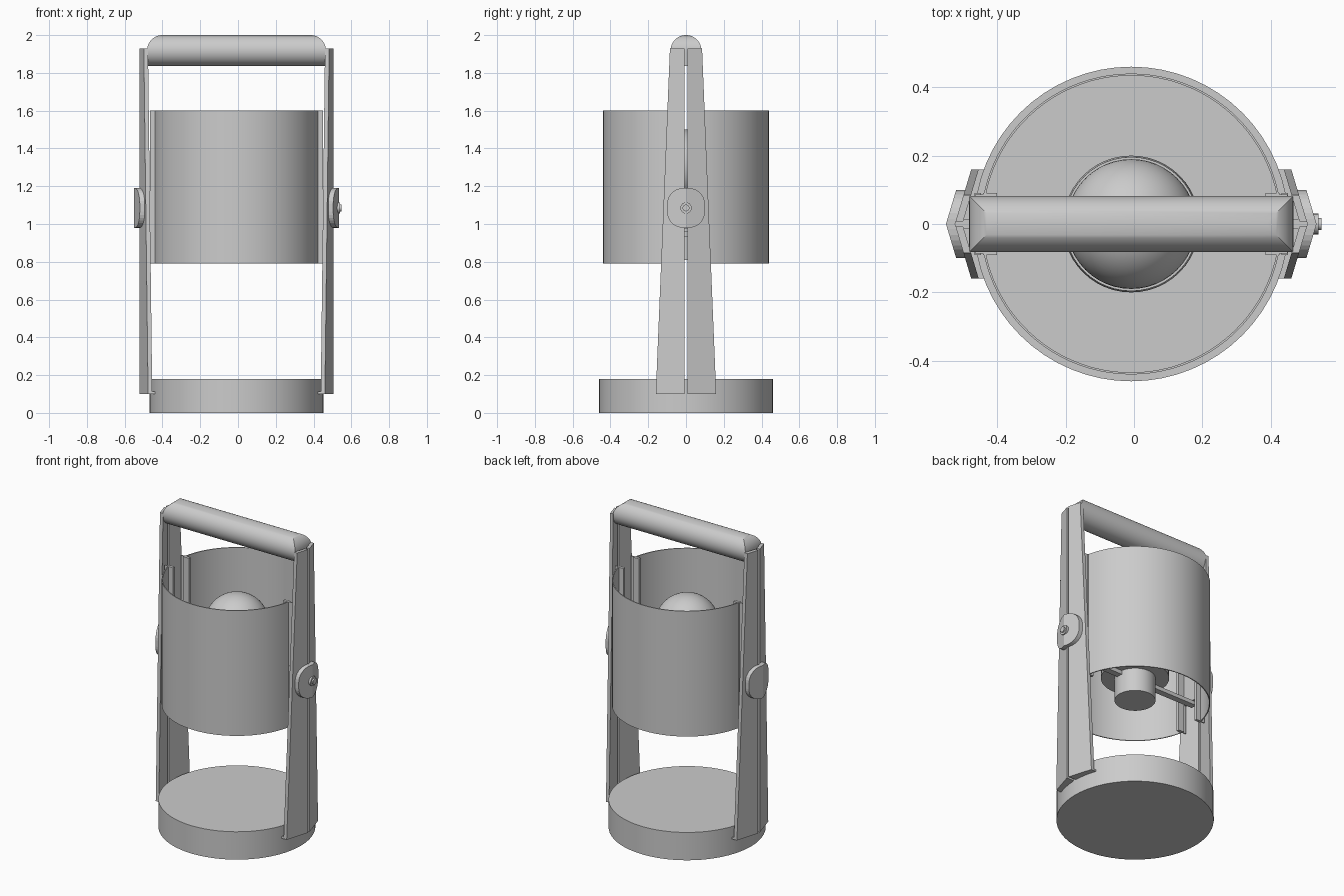
import bpy, bmesh
from math import sin, cos, pi, asin, radians
from mathutils import Vector

if "Cube" in bpy.data.objects:
    bpy.data.objects.remove(bpy.data.objects["Cube"])

CX = -0.008          # lamp axis (the knob on +x shifts the bounds)
SLOPE = 0.3          # fold of the chevron-shaped leg plates


def finish(name, bm, smooth=True):
    bmesh.ops.remove_doubles(bm, verts=bm.verts, dist=1e-5)
    bmesh.ops.recalc_face_normals(bm, faces=bm.faces)
    me = bpy.data.meshes.new(name)
    bm.to_mesh(me)
    bm.free()
    ob = bpy.data.objects.new(name, me)
    bpy.context.collection.objects.link(ob)
    ob.location.x = CX
    if smooth:
        bpy.ops.object.select_all(action='DESELECT')
        ob.select_set(True)
        bpy.context.view_layer.objects.active = ob
        bpy.ops.object.shade_smooth_by_angle(angle=radians(35))
    return ob


def lathe(name, profile, seg=64):
    # revolve (r, z) points around the z axis
    bm = bmesh.new()
    vs = [bm.verts.new((r, 0, z)) for r, z in profile]
    es = [bm.edges.new(p) for p in zip(vs, vs[1:])]
    bmesh.ops.spin(bm, geom=vs + es, cent=(0, 0, 0), axis=(0, 0, 1),
                   angle=2 * pi, steps=seg)
    return finish(name, bm)


def box(name, x, y, z):
    bm = bmesh.new()
    bmesh.ops.create_cube(bm, size=1)
    for v in bm.verts:
        v.co = Vector([(a + b) / 2 + c * (b - a) for (a, b), c in zip((x, y, z), v.co)])
    return finish(name, bm, False)


def folded_plate(name, outline, apex, thick, s):
    # half outline (y, z), folded back from the apex line by SLOPE, given depth
    bm = bmesh.new()
    f = bm.faces.new([bm.verts.new((s * (apex - SLOPE * abs(y)), y, z)) for y, z in outline])
    ext = bmesh.ops.extrude_face_region(bm, geom=[f], use_keep_orig=True)
    for v in ext['geom']:
        if isinstance(v, bmesh.types.BMVert):
            v.co.x -= s * thick
    return finish(name, bm, False)


def span(s, a, b):
    return tuple(sorted((s * a, s * b)))


# base
lathe('base', [(0, 0), (0.46, 0), (0.46, 0.18), (0, 0.18)])

# shade: two curved walls leaving a slot on each side
a0 = asin(0.085 / 0.44)
for name, start in (('shade_back', 0), ('shade_front', pi)):
    bm = bmesh.new()
    n = 40
    rows = []
    for i in range(n + 1):
        a = start + a0 + (pi - 2 * a0) * i / n
        rows.append([bm.verts.new((r * cos(a), r * sin(a), z))
                     for r, z in ((0.44, 0.79), (0.44, 1.6), (0.434, 1.6), (0.434, 0.79))])
    for p, q in zip(rows, rows[1:]):
        for k in range(4):
            bm.faces.new((p[k], p[(k + 1) % 4], q[(k + 1) % 4], q[k]))
    bm.faces.new(rows[0])
    bm.faces.new(rows[-1])
    finish(name, bm)

# bulb, holder cup and socket
arc = [(0.19 * cos(t), 1.31 + 0.19 * sin(t)) for t in [radians(-50 + 140 * i / 24) for i in range(24)]]
lathe('bulb', [(0, 0.97), (0.09, 0.97), (0.1, 1.1)] + arc + [(0, 1.5)], 48)
lathe('holder_cup', [(0, 0.96), (0.2, 0.96), (0.196, 1.14), (0.188, 1.14), (0.19, 0.97), (0, 0.97)], 48)
lathe('socket', [(0, 0.81), (0.12, 0.81), (0.12, 0.96), (0, 0.96)], 48)

# rounded half washer outline, centred on the pivot
PZ = 1.085


def half_washer(t, w, h, r):
    pts = [(0, PZ - h)]
    pts += [(t * (w - r + r * cos(b)), PZ - h + r + r * sin(b))
            for b in [radians(-90 + 11.25 * i) for i in range(9)]]
    pts += [(t * (w - r + r * cos(b)), PZ + h - r + r * sin(b))
            for b in [radians(11.25 * i) for i in range(9)]]
    return pts + [(0, PZ + h)]


for s, side in ((-1, 'left'), (1, 'right')):
    for t, end in ((-1, 'front'), (1, 'back')):
        tag = f'{side}_{end}'
        # tapered leg half with a slit along the fold, and its foot lip
        folded_plate('leg_' + tag, [(t * 0.008, 0.1), (t * 0.16, 0.1),
                                    (t * 0.085, 1.93), (t * 0.008, 1.93)], 0.516, 0.022, s)
        folded_plate('foot_lip_' + tag, [(t * 0.008, 0.1), (t * 0.16, 0.1),
                                         (t * 0.159, 0.112), (t * 0.008, 0.112)], 0.5, 0.035, s)
        # pivot washer half
        folded_plate('washer_' + tag, half_washer(t, 0.1, 0.105, 0.085), 0.542, 0.027, s)
        # slot rail and outer flange
        yr = span(t, 0.072, 0.09)
        box('rail_' + tag, span(s, 0.393, 0.434), yr, (0.79, 1.6))
        box('rail_flange_' + tag, span(s, 0.434, 0.457), span(t, 0.08, 0.086), (0.79, 1.6))
    # inner clamp plate and strut to the socket
    box('clamp_plate_' + side, span(s, 0.44, 0.458), (-0.09, 0.09), (0.975, 1.19))
    box('strut_' + side, span(s, 0.1, 0.45), (-0.02, 0.02), (0.935, 0.96))
    box('pivot_pin_' + side, span(s, 0.44, 0.53), (-0.015, 0.015), (PZ - 0.015, PZ + 0.015))

# knob on the right pivot
bm = bmesh.new()
for r, x0, x1 in ((0.03, 0.52, 0.548), (0.018, 0.548, 0.557)):
    ret = bmesh.ops.create_cone(bm, cap_ends=True, segments=24, radius1=r, radius2=r, depth=x1 - x0)
    for v in ret['verts']:
        v.co = Vector(((x0 + x1) / 2 + v.co.z, v.co.x, PZ + v.co.y))
finish('knob', bm)

# handle: round bar with mitred, rounded-over upper ends
bm = bmesh.new()
R, L, N = 0.082, 0.474, 24
rings = []
for s in (-1, 1):
    ring = []
    for i in range(2 * N):
        a = pi / 2 + pi * i / N
        y, dz = R * cos(a), R * sin(a)
        x = L - R + abs(y) if dz > 0 else L
        ring.append(bm.verts.new((s * x, y, 2 - R + dz)))
    rings.append(ring)
    for i in range(N):     # end strips between mirrored ring points
        face = dict.fromkeys((ring[i], ring[i + 1], ring[-i - 1], ring[-i % (2 * N)]))
        bm.faces.new(list(face))
p, q = rings
for i in range(2 * N):
    j = (i + 1) % (2 * N)
    bm.faces.new((p[i], p[j], q[j], q[i]))
finish('handle', bm)
